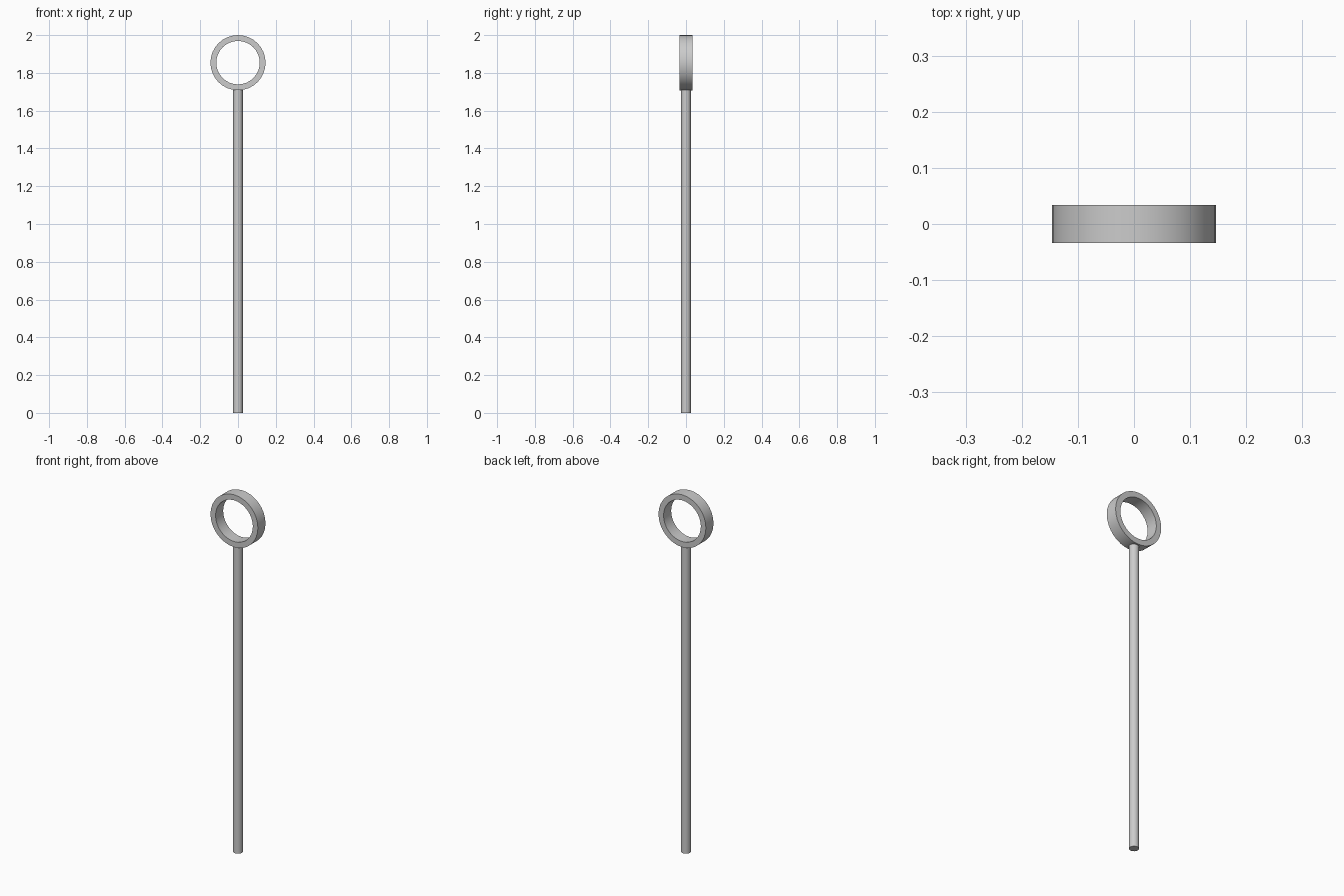
import bpy, bmesh, math

if "Cube" in bpy.data.objects:
    bpy.data.objects.remove(bpy.data.objects["Cube"])

RING_OUTER, RING_INNER, RING_HALF = 0.146, 0.115, 0.0335
RING_Z = 2.0 - RING_OUTER
SIDES = 32


def smooth(obj):
    bpy.ops.object.select_all(action='DESELECT')
    obj.select_set(True)
    bpy.context.view_layer.objects.active = obj
    bpy.ops.object.shade_smooth_by_angle(angle=math.radians(35))


# rod, its top end sunk into the ring wall
rod_top = RING_Z - RING_OUTER + 0.012
bpy.ops.mesh.primitive_cylinder_add(vertices=16, radius=0.0255, depth=rod_top,
                                    location=(0, 0, rod_top / 2))
rod = bpy.context.object
rod.name = "rod"
smooth(rod)

# ring: rectangular section swept around the y axis
bm = bmesh.new()
section = [(RING_OUTER, -RING_HALF), (RING_OUTER, RING_HALF),
           (RING_INNER, RING_HALF), (RING_INNER, -RING_HALF)]
loops = []
for i in range(SIDES):
    a = 2 * math.pi * i / SIDES
    loops.append([bm.verts.new((r * math.cos(a), y, r * math.sin(a))) for r, y in section])
for i in range(SIDES):
    p, q = loops[i], loops[(i + 1) % SIDES]
    for k in range(4):
        n = (k + 1) % 4
        bm.faces.new((p[k], p[n], q[n], q[k]))
bmesh.ops.recalc_face_normals(bm, faces=bm.faces)
mesh = bpy.data.meshes.new("ring")
bm.to_mesh(mesh)
bm.free()
ring = bpy.data.objects.new("ring", mesh)
ring.location.z = RING_Z
bpy.context.collection.objects.link(ring)
smooth(ring)
